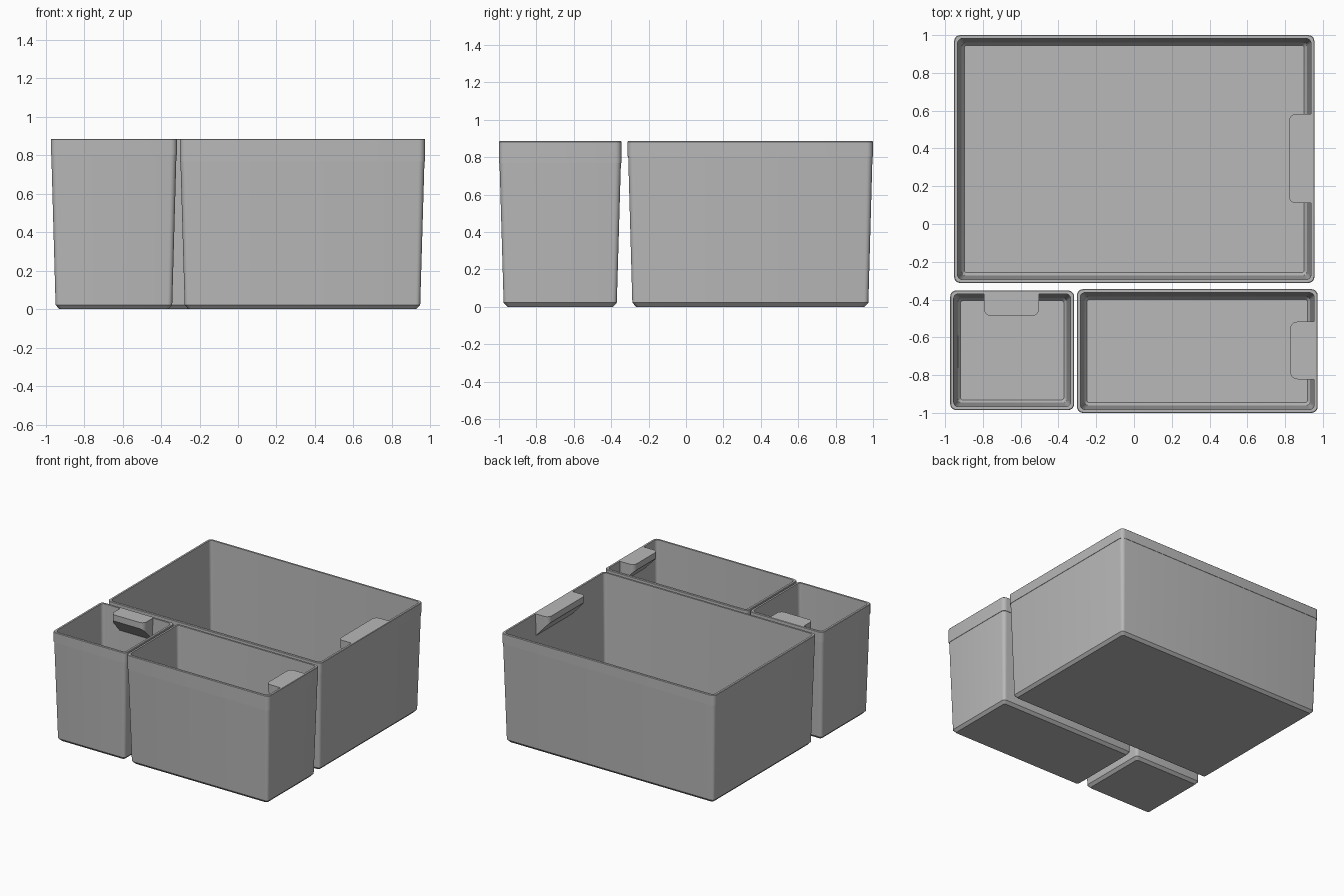
import bpy, bmesh, math

if "Cube" in bpy.data.objects:
    bpy.data.objects.remove(bpy.data.objects["Cube"])

TOP = 0.885      # rim height
WALL = 0.018     # rim thickness

grey = bpy.data.materials.new("grey plastic")
grey.diffuse_color = (0.48, 0.48, 0.48, 1)
grey.use_nodes = True
grey.node_tree.nodes["Principled BSDF"].inputs["Base Color"].default_value = grey.diffuse_color


def finish(bm, name):
    bmesh.ops.recalc_face_normals(bm, faces=bm.faces)
    mesh = bpy.data.meshes.new(name)
    bm.to_mesh(mesh)
    bm.free()
    mesh.materials.append(grey)
    obj = bpy.data.objects.new(name, mesh)
    bpy.context.collection.objects.link(obj)
    bpy.ops.object.select_all(action='DESELECT')
    obj.select_set(True)
    bpy.context.view_layer.objects.active = obj
    bpy.ops.object.shade_smooth_by_angle(angle=math.radians(30))
    return obj


def arc(cx, cy, r, start, steps=5):
    """Quarter circle, counter-clockwise from start degrees."""
    return [(cx + r * math.cos(math.radians(start + 90 * i / steps)),
             cy + r * math.sin(math.radians(start + 90 * i / steps)))
            for i in range(steps + 1)]


def rounded_rect(x0, x1, y0, y1, inset, r):
    a, b, c, d = x0 + inset + r, x1 - inset - r, y0 + inset + r, y1 - inset - r
    return arc(b, d, r, 0) + arc(a, d, r, 90) + arc(a, c, r, 180) + arc(b, c, r, 270)


def make_bin(name, x0, x1, y0, y1, band_z):
    # (inset, height): outside from base to rim, then down the inside to the floor
    profile = [(0.045, 0), (0.025, 0.022), (0.003, band_z), (0, band_z),
               (0, TOP - 0.003), (0.003, TOP), (WALL, TOP),
               (0.040, 0.045), (0.054, 0.025)]
    bm = bmesh.new()
    rings = []
    for inset, z in profile:
        r = 0.032 - 0.35 * inset
        rings.append([bm.verts.new((x, y, z))
                      for x, y in rounded_rect(x0, x1, y0, y1, inset, r)])
    n = len(rings[0])
    for low, high in zip(rings, rings[1:]):
        for i in range(n):
            j = (i + 1) % n
            bm.faces.new((low[i], low[j], high[j], high[i]))
    bm.faces.new(rings[0][::-1])
    bm.faces.new(rings[-1])
    finish(bm, name)


def make_tab(name, u0, u1, wall, depth, side):
    """Label tab flush with the rim, with a sloped underside running into the wall."""
    r = 0.038
    outline = [(u0, WALL)] + arc(u0 + r, depth - r, r, 90)[::-1] \
        + arc(u1 - r, depth - r, r, 0)[::-1] + [(u1, WALL)]
    bm = bmesh.new()
    top, under = [], []
    for u, d in outline:
        x, y = (wall - d, u) if side == 'right' else (u, wall - d)
        low = TOP - 0.05 - 0.13 * (depth - d) / (depth - WALL)
        top.append(bm.verts.new((x, y, TOP)))
        under.append(bm.verts.new((x, y, low)))
    n = len(top)
    for i in range(n):
        j = (i + 1) % n
        bm.faces.new((top[i], top[j], under[j], under[i]))
    bm.faces.new(top)
    bm.faces.new(under[::-1])
    finish(bm, name)


# Three open storage bins
make_bin("large_bin", -0.952, 0.955, -0.312, 1.0, 0.803)
make_bin("small_bin", -0.973, -0.317, -0.985, -0.352, 0.803)
make_bin("long_bin", -0.302, 0.972, -1.0, -0.345, 0.768)

# One label tab inside each bin
make_tab("large_bin_tab", 0.11, 0.583, 0.955, 0.135, 'right')
make_tab("small_bin_tab", -0.795, -0.502, -0.352, 0.135, 'back')
make_tab("long_bin_tab", -0.822, -0.517, 0.972, 0.145, 'right')
